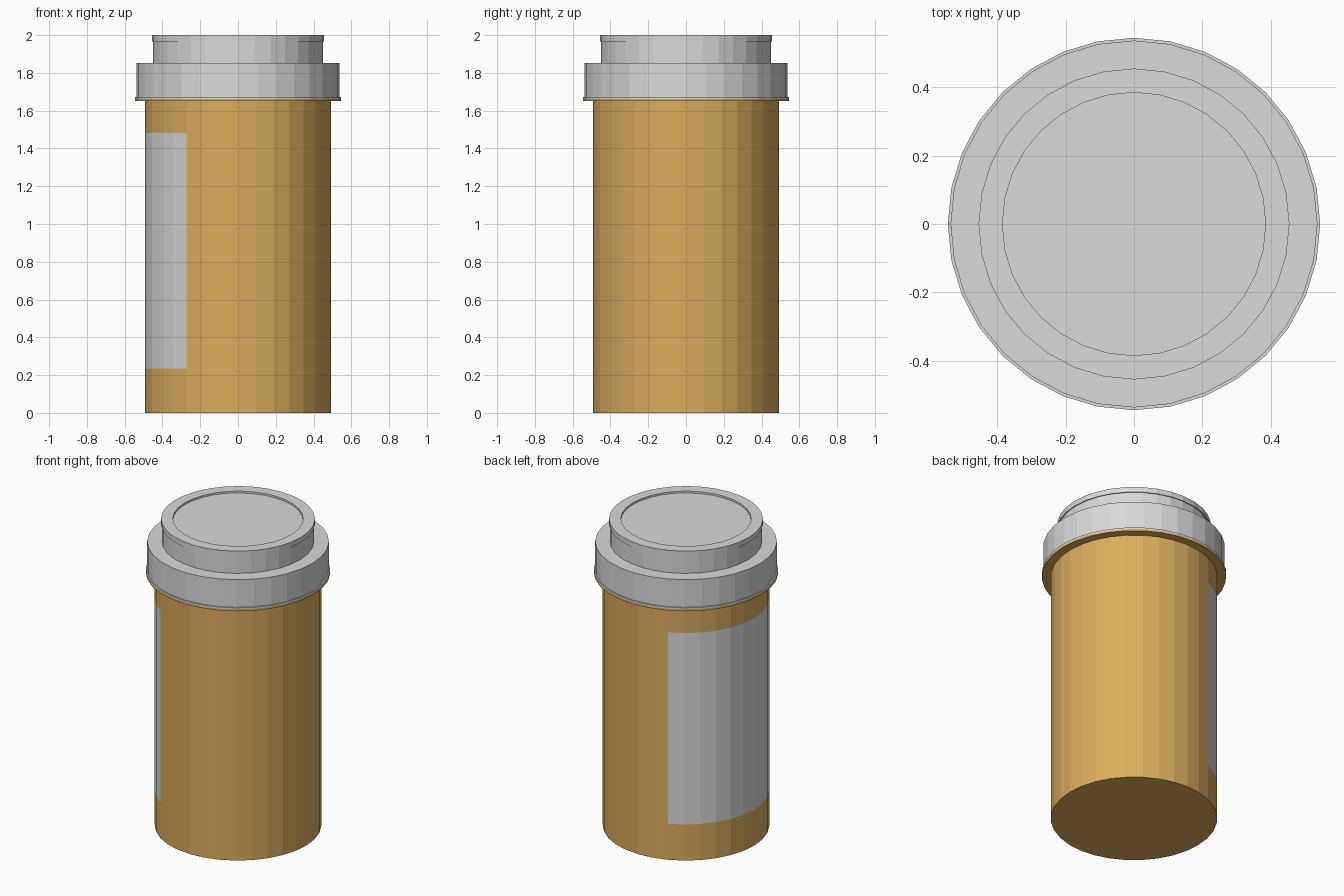
import bpy, bmesh, math

SIDES = 32

cube = bpy.data.objects.get("Cube")
if cube:
    bpy.data.objects.remove(cube)


def material(name, colour):
    mat = bpy.data.materials.new(name)
    mat.use_nodes = True
    mat.diffuse_color = colour
    mat.node_tree.nodes["Principled BSDF"].inputs["Base Color"].default_value = colour
    return mat


amber = material("amber plastic", (0.70, 0.42, 0.105, 1))
grey = material("light grey", (0.69, 0.69, 0.69, 1))


def lathe(name, profile, materials):
    """Turn (radius, height) points into a closed faceted solid."""
    bm = bmesh.new()
    rings = []
    for radius, z in profile:
        rings.append([bm.verts.new((radius * math.cos(math.tau * i / SIDES),
                                    radius * math.sin(math.tau * i / SIDES), z))
                      for i in range(SIDES)])
    for low, high in zip(rings, rings[1:]):
        for i in range(SIDES):
            j = (i + 1) % SIDES
            bm.faces.new((low[i], low[j], high[j], high[i]))
    bm.faces.new(rings[0][::-1])
    bm.faces.new(rings[-1])
    bmesh.ops.recalc_face_normals(bm, faces=bm.faces)
    mesh = bpy.data.meshes.new(name)
    bm.to_mesh(mesh)
    bm.free()
    for mat in materials:
        mesh.materials.append(mat)
    obj = bpy.data.objects.new(name, mesh)
    bpy.context.collection.objects.link(obj)
    return obj


# Bottle with the flange that carries the cap
LABEL_LOW, LABEL_HIGH = 0.235, 1.483
bottle = lathe("bottle", [(0.492, 0), (0.492, LABEL_LOW), (0.492, LABEL_HIGH),
                          (0.492, 1.65), (0.545, 1.65), (0.545, 1.662)],
               [amber, grey])

# Label wrapped around the right side, cut into the bottle wall
for face in bottle.data.polygons:
    angle = math.degrees(math.atan2(face.center.y, face.center.x)) % 360
    on_wall = LABEL_LOW < face.center.z < LABEL_HIGH and abs(face.normal.z) < 0.1
    if on_wall and 112.5 < angle < 236.25:
        face.material_index = 1

# Cap: thin rim, wide skirt, narrow crown with a lip and a shallow recess
lathe("cap", [(0.545, 1.662), (0.545, 1.672), (0.537, 1.672), (0.537, 1.852),
              (0.449, 1.852), (0.449, 1.966), (0.455, 1.966), (0.455, 2.0),
              (0.385, 2.0), (0.385, 1.988)], [grey])
